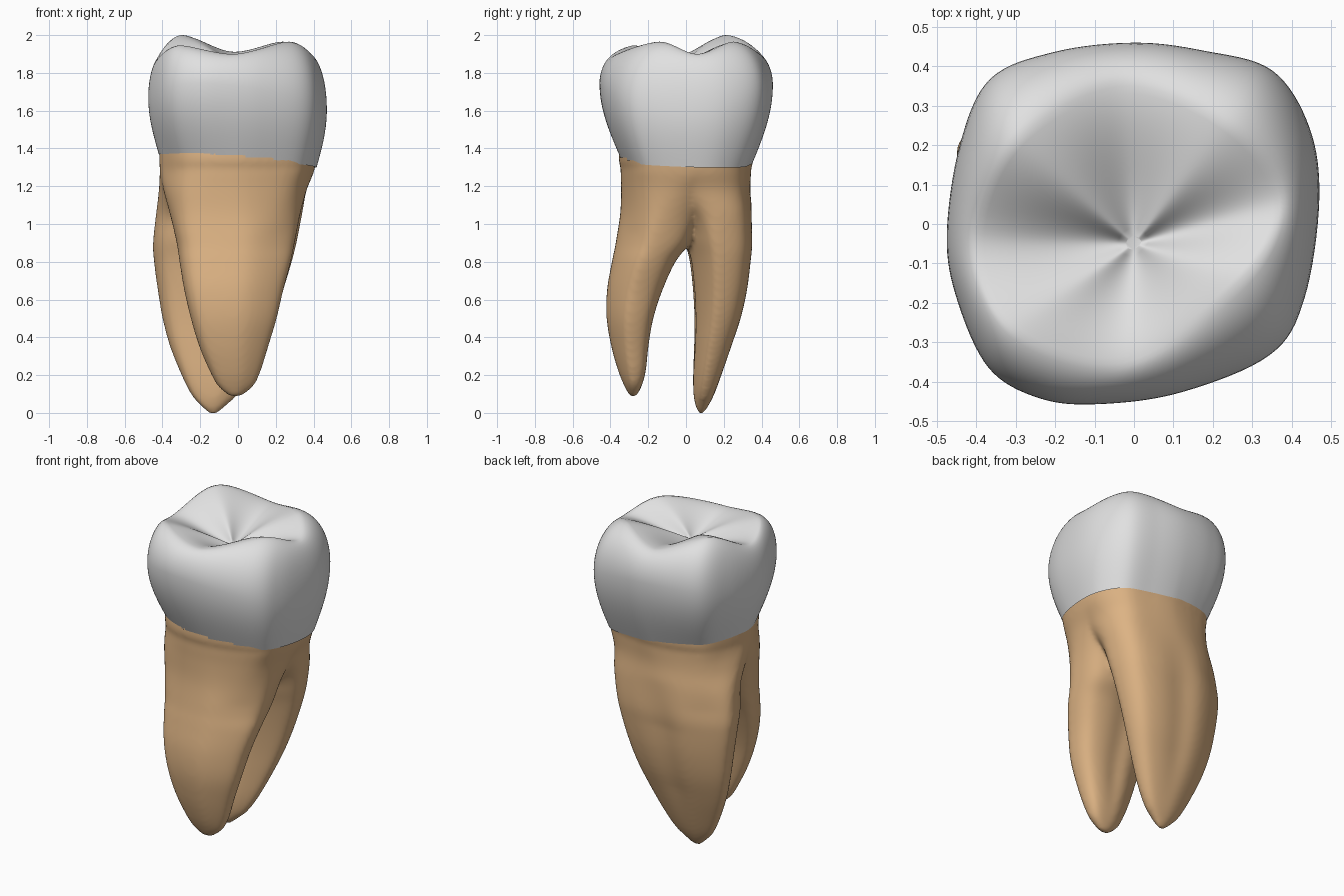
import bpy, bmesh, math
from mathutils import Vector

if "Cube" in bpy.data.objects:
    bpy.data.objects.remove(bpy.data.objects["Cube"])


def spline(pts, u, closed):
    # Catmull-Rom point at parameter u (in control-point units)
    n = len(pts)
    i = math.floor(u) if closed else min(int(u), n - 2)
    f = u - i
    a, b, c, d = [Vector(pts[k % n] if closed else pts[max(0, min(n - 1, k))])
                  for k in (i - 1, i, i + 1, i + 2)]
    return 0.5 * (2 * b + (c - a) * f + (2 * a - 5 * b + 4 * c - d) * f ** 2
                  + (3 * b - a - 3 * c + d) * f ** 3)


def rings_to_mesh(rings, verts, faces, cap_first, cap_last):
    base, n = len(verts), len(rings[0])
    for r in rings:
        verts.extend(r)
    for k in range(len(rings) - 1):
        for i in range(n):
            j = (i + 1) % n
            a = base + k * n
            faces.append((a + i, a + j, a + n + j, a + n + i))
    if cap_first:
        faces.append([base + i for i in reversed(range(n))])
    if cap_last:
        faces.append([base + (len(rings) - 1) * n + i for i in range(n)])


def make_object(name, verts, faces, color):
    me = bpy.data.meshes.new(name)
    me.from_pydata([tuple(v) for v in verts], [], faces)
    me.polygons.foreach_set("use_smooth", [True] * len(me.polygons))
    mat = bpy.data.materials.new(name + "_color")
    mat.diffuse_color = (*color, 1)
    mat.use_nodes = True
    mat.node_tree.nodes["Principled BSDF"].inputs["Base Color"].default_value = mat.diffuse_color
    me.materials.append(mat)
    ob = bpy.data.objects.new(name, me)
    bpy.context.collection.objects.link(ob)
    return ob


def neck_height(x, y):
    return 1.335 - .08 * x - .03 * y


def neck_shape(o):
    # Unit outline of the neck, with rounder corners on the left
    u, v = o.x / .4725, o.y / .4585
    f = 1 - (.08 if u < 0 else .0) * abs(u * v)
    return u * f, v * f


# Crown: widest outline, cusp/groove rim, and central pit
outline = [(.47, .06), (.445, .245), (.35, .39), (.175, .44), (0, .46), (-.2, .437),
           (-.365, .368), (-.442, .2), (-.475, -.03), (-.448, -.195), (-.368, -.366),
           (-.24, -.442), (-.09, -.457), (.12, -.427), (.345, -.332), (.432, -.19)]
rim = [(.37, .06, 1.9), (.24, .25, 1.965), (-.03, .35, 1.912), (-.30, .21, 2.0),
       (-.40, -.04, 1.89), (-.31, -.27, 1.945), (-.02, -.35, 1.9), (.27, -.14, 1.965)]
pit = Vector((0, -.05, 1.81))
N = 128
columns = []
for i in range(N):
    o = spline(outline, 16 * i / N, True)
    r = spline(rim, 8 * i / N, True)
    u, v = neck_shape(o)
    neck = Vector((u * .418, v * .351, 0))
    neck.z = neck_height(neck.x, neck.y)
    wide = Vector((o.x, o.y, 1.635 - .07 * o.x + .1 * (o.y / .46) ** 2))
    cusp = .5 - .5 * math.cos(4 * 2 * math.pi * i / N)
    col = []
    for k in range(10):                       # wall bulging out from the neck
        t = k / 10
        p = neck.lerp(wide, math.sin(t * math.pi / 2))
        p.z = neck.z + (wide.z - neck.z) * t
        col.append(p)
    for k in range(12):                       # shoulder rounding into the rim
        t = k / 12
        a = t * math.pi / 2
        p = r.lerp(wide, math.cos(a))
        s = math.sin(a) + (t - math.sin(a)) * .15 * cusp
        p.z = wide.z + (r.z - wide.z) * s
        col.append(p)
    for k in range(20):                       # chewing surface into the pit
        t = 1 - k / 20
        p = pit.lerp(r, t)
        ridge = .5 * t + .5 * math.sin(t * math.pi / 2)
        h = cusp * ridge + (1 - cusp) * t * t * (3 - 2 * t)
        p.z = pit.z + (r.z - pit.z) * h
        col.append(p)
    columns.append(col)
verts, faces = [], []
rings_to_mesh([[c[k] for c in columns] for k in range(42)], verts, faces, False, True)
make_object("crown", verts, faces, (.75, .75, .75))

# Roots: rows of (z, x min, x max, y min, y max), both starting as the full trunk
trunk = [(1.45, -.416, .416, -.348, .348), (1.3, -.415, .41, -.352, .345)]
front = trunk + [(1.18, -.395, .365, -.347, .2), (1.05, -.36, .33, -.35, .1),
                 (.9, -.325, .30, -.372, .03), (.8, -.31, .28, -.392, -.045),
                 (.65, -.285, .24, -.418, -.115), (.5, -.25, .205, -.42, -.165),
                 (.35, -.205, .16, -.395, -.193), (.22, -.15, .12, -.358, -.21),
                 (.14, -.105, .08, -.325, -.235), (.085, -.04, .01, -.295, -.265)]
back = trunk + [(1.18, -.42, .365, -.2, .34), (1.05, -.435, .34, -.06, .352),
                (.9, -.45, .31, -.015, .36), (.8, -.445, .285, .01, .352),
                (.65, -.425, .24, .028, .332), (.5, -.4, .19, .037, .297),
                (.35, -.36, .13, .037, .245), (.2, -.3, .06, .035, .19),
                (.1, -.25, 0, .04, .15), (.04, -.2, -.06, .05, .12),
                (-.005, -.15, -.11, .07, .09)]


def spow(v, e):
    return math.copysign(abs(v) ** e, v)


verts, faces = [], []
for rows, groove_out, groove_in in ((front, 0, .15), (back, .13, .14)):
    rings = []
    steps = 6 * (len(rows) - 1)
    for s in range(steps + 1):
        z, x0, x1, y0, y1 = [*spline(rows, s / 6, False)]
        depth = max(0, min(1, (1.1 - z) / .3, (z - .1) / .3))
        like_crown = max(0, min(1, (z - .95) / .33))
        ring = []
        for i in range(64):
            a = -2 * math.pi * i / 64
            e = .93 - .28 * math.sin(2 * a)   # squarer on one diagonal
            u, v = spow(math.cos(a), e), spow(math.sin(a), e)
            nu, nv = neck_shape(spline(outline, -16 * i / 64, True))
            u += (nu - u) * like_crown
            v += (nv - v) * like_crown
            outer = (v > 0) == (rows is back)
            g = groove_out if outer else groove_in
            v *= 1 - depth * g * math.exp(-(u / .3) ** 2)
            ring.append(((x0 + x1) / 2 + u * (x1 - x0) / 2,
                         (y0 + y1) / 2 + v * (y1 - y0) / 2, z))
        rings.append(ring)
    rings_to_mesh(rings, verts, faces, True, True)
roots = make_object("roots", verts, faces, (.72, .45, .23))

# Fuse the two roots into one smooth body
m = roots.modifiers.new("fuse", 'REMESH')
m.mode = 'VOXEL'
m.voxel_size = .014
m.use_smooth_shade = True
m = roots.modifiers.new("soften", 'SMOOTH')
m.factor = .5
m.iterations = 8
fused = bpy.data.meshes.new_from_object(
    roots.evaluated_get(bpy.context.evaluated_depsgraph_get()))
roots.modifiers.clear()
roots.data = fused

# Open the top of the roots just inside the crown
bm = bmesh.new()
bm.from_mesh(fused)
hidden = [f for f in bm.faces
          if (c := f.calc_center_median()).z > neck_height(c.x, c.y) + .015]
bmesh.ops.delete(bm, geom=hidden, context='FACES')
bm.to_mesh(fused)
bm.free()
